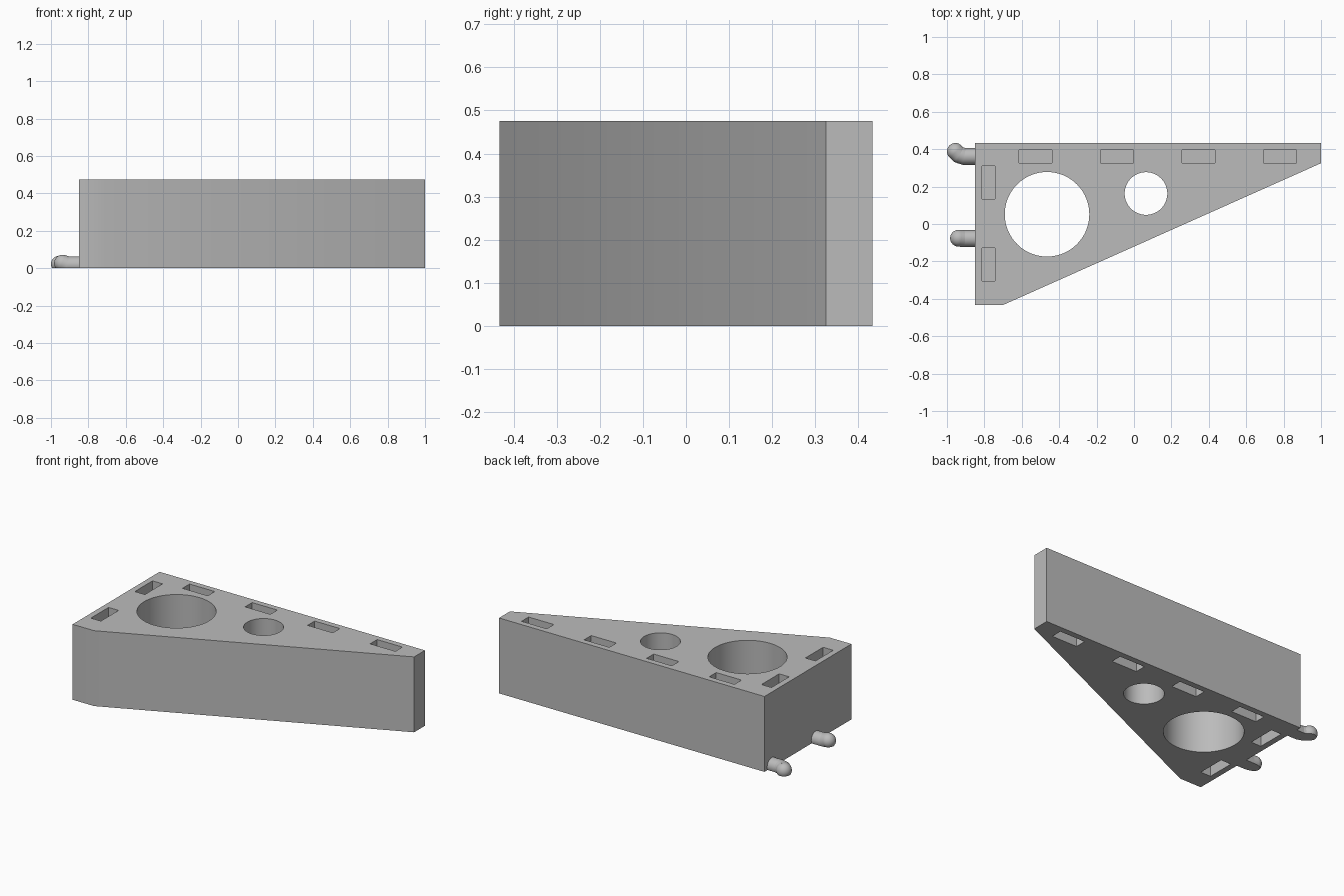
import bpy, bmesh, math
from mathutils import Vector, Matrix

if "Cube" in bpy.data.objects:
    bpy.data.objects.remove(bpy.data.objects["Cube"])

H = 0.475            # body height
POCKET = 0.19        # depth of the blind slots

grey = bpy.data.materials.new("plain grey")
grey.diffuse_color = (0.5, 0.5, 0.5, 1)
grey.use_nodes = True
grey.node_tree.nodes["Principled BSDF"].inputs["Base Color"].default_value = grey.diffuse_color


def make_object(name, bm):
    bmesh.ops.recalc_face_normals(bm, faces=bm.faces)
    me = bpy.data.meshes.new(name)
    bm.to_mesh(me)
    bm.free()
    ob = bpy.data.objects.new(name, me)
    bpy.context.collection.objects.link(ob)
    me.materials.append(grey)
    return ob


def prism(bm, pts, z0, z1):
    lo = [bm.verts.new((x, y, z0)) for x, y in pts]
    hi = [bm.verts.new((x, y, z1)) for x, y in pts]
    bm.faces.new(lo[::-1])
    bm.faces.new(hi)
    n = len(pts)
    for i in range(n):
        j = (i + 1) % n
        bm.faces.new((lo[i], lo[j], hi[j], hi[i]))


def shade(ob):
    bpy.ops.object.select_all(action='DESELECT')
    ob.select_set(True)
    bpy.context.view_layer.objects.active = ob
    bpy.ops.object.shade_smooth_by_angle(angle=math.radians(30))


# Wedge-shaped body
bm = bmesh.new()
prism(bm, [(-0.85, -0.433), (-0.70, -0.433), (1, 0.325), (1, 0.433), (-0.85, 0.433)], 0, H)
body = make_object("holder_body", bm)

# Cutters: two through holes, and slots sunk into top and bottom
bm = bmesh.new()
for cx, cy, r in ((-0.465, 0.052, 0.226), (0.064, 0.163, 0.114)):
    ring = [(cx + r * math.cos(2 * math.pi * k / 96), cy + r * math.sin(2 * math.pi * k / 96))
            for k in range(96)]
    prism(bm, ring, -0.1, H + 0.1)
slots = [(-0.527 + 0.436 * i, 0.361, 0.088, 0.035) for i in range(4)]
slots += [(-0.778, y, 0.035, 0.088) for y in (0.222, -0.216)]
for x, y, a, b in slots:
    box = [(x - a, y - b), (x + a, y - b), (x + a, y + b), (x - a, y + b)]
    prism(bm, box, -0.1, POCKET)
    prism(bm, box, H - POCKET, H + 0.1)
cutter = make_object("hole_cutter", bm)
cutter.hide_render = True

mod = body.modifiers.new("holes", 'BOOLEAN')
mod.operation = 'DIFFERENCE'
mod.solver = 'EXACT'
mod.object = cutter
bpy.context.view_layer.objects.active = body
bpy.ops.object.modifier_apply(modifier=mod.name)
bpy.data.objects.remove(cutter)
shade(body)


# Pegs: round rods with ball joints, cut flat at the base
def add_part(bm, part):
    bmesh.ops.bisect_plane(part, geom=part.verts[:] + part.edges[:] + part.faces[:],
                           plane_co=(0, 0, 0), plane_no=(0, 0, -1), clear_outer=True)
    bmesh.ops.holes_fill(part, edges=[e for e in part.edges if e.is_boundary])
    me = bpy.data.meshes.new("part")
    part.to_mesh(me)
    part.free()
    bm.from_mesh(me)
    bpy.data.meshes.remove(me)


def peg(name, path, r):
    bm = bmesh.new()
    path = [Vector(p) for p in path]
    for a, b in zip(path, path[1:]):
        d = b - a
        rot = d.to_track_quat('Z', 'Y').to_matrix().to_4x4()
        rod = bmesh.new()
        bmesh.ops.create_cone(rod, cap_ends=True, segments=32, radius1=r, radius2=r, depth=d.length,
                              matrix=Matrix.Translation((a + b) / 2) @ rot)
        add_part(bm, rod)
        ball = bmesh.new()
        bmesh.ops.create_uvsphere(ball, u_segments=32, v_segments=16, radius=r,
                                  matrix=Matrix.Translation(b))
        add_part(bm, ball)
    shade(make_object(name, bm))


peg("hooked_peg", [(-0.83, 0.361, 0.018), (-0.908, 0.361, 0.018), (-0.936, 0.370, 0.02),
                   (-0.955, 0.388, 0.022)], 0.045)
peg("straight_peg", [(-0.83, -0.078, 0.018), (-0.91, -0.078, 0.018), (-0.938, -0.076, 0.027)], 0.045)
